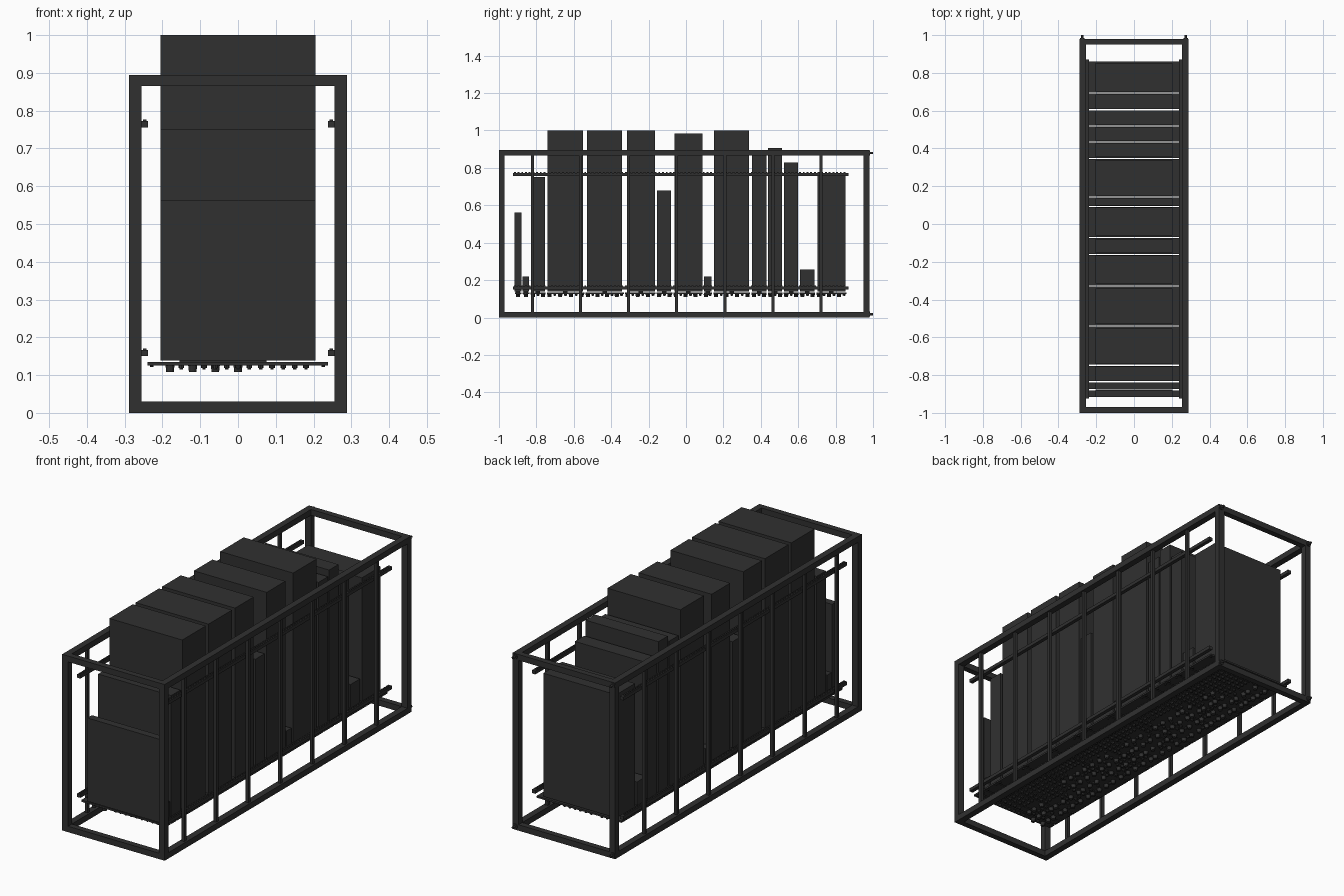
import bpy, bmesh, math, random
from mathutils import Matrix, Vector

if "Cube" in bpy.data.objects:
    bpy.data.objects.remove(bpy.data.objects["Cube"])

random.seed(4)
mat = bpy.data.materials.new("charcoal")
mat.diffuse_color = (0.03, 0.03, 0.03, 1)
mat.use_nodes = True
mat.node_tree.nodes["Principled BSDF"].inputs["Base Color"].default_value = mat.diffuse_color


def box(bm, x0, x1, y0, y1, z0, z1):
    m = Matrix.Translation(((x0 + x1) / 2, (y0 + y1) / 2, (z0 + z1) / 2))
    m = m @ Matrix.Diagonal((x1 - x0, y1 - y0, z1 - z0, 1))
    bmesh.ops.create_cube(bm, size=1, matrix=m)


def cyl(bm, loc, r, h, axis='Z', seg=10, r2=None):
    m = Matrix.Translation(loc)
    if axis == 'Y':
        m = m @ Matrix.Rotation(math.pi / 2, 4, 'X')
    bmesh.ops.create_cone(bm, cap_ends=True, segments=seg, radius1=r,
                          radius2=r if r2 is None else r2, depth=h, matrix=m)


def finish(bm, name):
    me = bpy.data.meshes.new(name)
    bm.to_mesh(me)
    bm.free()
    me.materials.append(mat)
    ob = bpy.data.objects.new(name, me)
    bpy.context.collection.objects.link(ob)
    return ob


# Outer frame: long rails, corner posts and end crossbars
W, T = 0.288, 0.033
Y0, Y1, H = -1.0, 0.98, 0.895
bm = bmesh.new()
for s in (-1, 1):
    xa, xb = sorted((s * W, s * (W - T)))
    for z in (0, H - 0.03):
        box(bm, xa, xb, Y0 + 0.03, Y1 - 0.03, z, z + 0.03)
    for y in (Y0, Y1 - 0.03):
        box(bm, xa, xb, y, y + 0.03, 0, H)
for y in (Y0, Y1 - 0.03):
    for z in (0, H - 0.03):
        box(bm, -W + T, W - T, y, y + 0.03, z, z + 0.03)
finish(bm, "frame")

# Thin side uprights
bm = bmesh.new()
for s in (-1, 1):
    xa, xb = sorted((s * 0.264, s * 0.280))
    for i in range(7):
        y = -0.822 + i * 0.2575
        box(bm, xa, xb, y - 0.008, y + 0.008, 0.03, H - 0.03)
finish(bm, "side_uprights")

# Corner bolts on the back
bm = bmesh.new()
for x in (-0.274, 0.274):
    for z in (0.018, 0.88):
        cyl(bm, (x, 0.98, z), 0.013, 0.01, 'Y', 16)
        cyl(bm, (x, 0.988, z), 0.006, 0.024, 'Y', 12)
finish(bm, "corner_bolts")

# Mounting rails with a row of small teeth
bm = bmesh.new()
for s in (-1, 1):
    xa, xb = sorted((s * 0.238, s * 0.257))
    for z in (0.150, 0.756):
        box(bm, xa, xb, -0.925, 0.87, z, z + 0.017)
        for i in range(90):
            y = -0.915 + i * 0.0198
            box(bm, s * 0.247 - 0.005, s * 0.247 + 0.005, y - 0.005, y + 0.005,
                z + 0.015, z + 0.021)
finish(bm, "mounting_rails")

# Modules: y start, y end, top height
modules = [
    (-0.917, -0.880, 0.562), (-0.875, -0.840, 0.218), (-0.830, -0.755, 0.752),
    (-0.740, -0.552, 1.0), (-0.529, -0.341, 1.0), (-0.316, -0.167, 1.0),
    (-0.154, -0.079, 0.678), (-0.062, 0.087, 0.983), (0.097, 0.136, 0.218),
    (0.150, 0.338, 1.0), (0.354, 0.430, 0.875), (0.439, 0.514, 0.905),
    (0.525, 0.600, 0.830), (0.610, 0.686, 0.258), (0.702, 0.853, 0.765)]
edges = [-0.918] + [(a[1] + b[0]) / 2 for a, b in zip(modules, modules[1:])] + [0.862]

cases, panels, headers = bmesh.new(), bmesh.new(), bmesh.new()
jacks, knobs, screws = bmesh.new(), bmesh.new(), bmesh.new()
for i, (a, b, top) in enumerate(modules):
    box(cases, -0.205, 0.205, a, b, 0.139, top)
    p0, p1 = edges[i] + 0.003, edges[i + 1] - 0.003
    box(panels, -0.24, 0.238, p0, p1, 0.126, 0.135)
    mid = (a + b) / 2
    box(headers, -0.155, 0.075, mid - 0.012, mid + 0.012, 0.134, 0.141)
    # panel screws near the corners
    n = 1 if p1 - p0 < 0.06 else 2
    for x in (-0.228, 0.226):
        for k in range(n):
            y = mid if n == 1 else (p0 + 0.013, p1 - 0.013)[k]
            cyl(screws, (x, y, 0.124), 0.005, 0.005)
    # rows of knobs at one end, jacks over the rest, facing down
    cols = max(1, round((p1 - p0) / 0.027))
    rows = 13
    split = random.choice((4, 6, 8))
    for r in range(rows):
        x = -0.18 + 0.36 * r / (rows - 1)
        for c in range(cols):
            y = p0 + (c + 0.5) * (p1 - p0) / cols
            if r < split and r % 2 == 0 and c % 2 == 0:
                cyl(knobs, (x, y, 0.1175), 0.010, 0.018, seg=12, r2=0.012)
            elif r >= split or random.random() < 0.4:
                cyl(jacks, (x, y, 0.1225), 0.0075, 0.008, seg=8)
                cyl(jacks, (x, y, 0.1175), 0.0045, 0.004, seg=8)
finish(cases, "module_cases")
finish(panels, "module_panels")
finish(headers, "module_headers")
finish(jacks, "panel_jacks")
finish(knobs, "panel_knobs")
finish(screws, "panel_screws")
